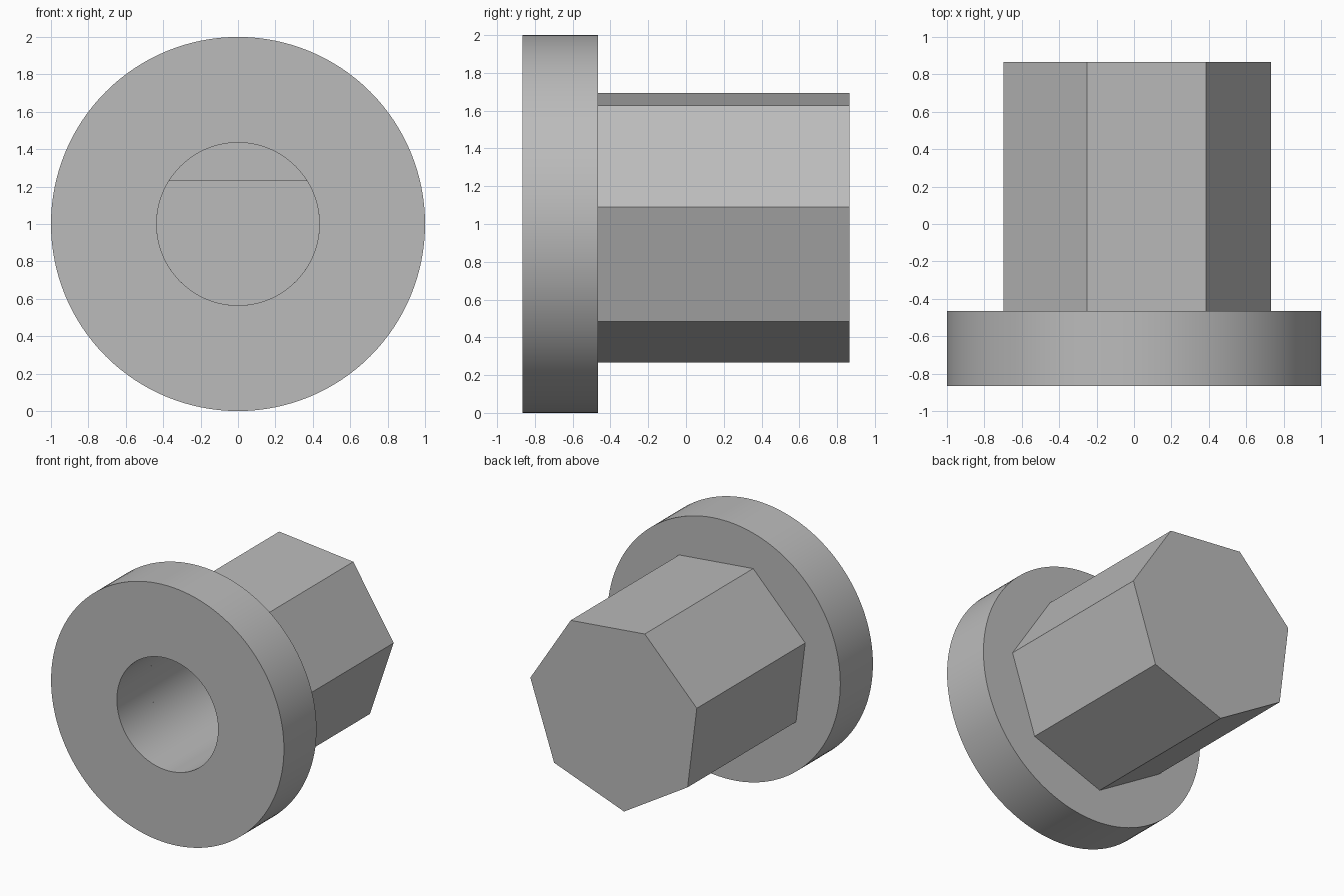
import bpy, bmesh, math

if "Cube" in bpy.data.objects:
    bpy.data.objects.remove(bpy.data.objects["Cube"], do_unlink=True)

grey = bpy.data.materials.new("mid_grey")
grey.use_nodes = True
colour = (0.5, 0.5, 0.5, 1)
grey.diffuse_color = colour
grey.node_tree.nodes["Principled BSDF"].inputs["Base Color"].default_value = colour


def ring(radius, sides, start=0.0):
    """Points of a regular polygon as (x, z)."""
    angles = [start + math.tau * i / sides for i in range(sides)]
    return [(radius * math.cos(a), radius * math.sin(a)) for a in angles]


def prism(name, outline, front, back):
    """Extrude an (x, z) outline along y, centred at z = 1."""
    bm = bmesh.new()
    face = bm.faces.new([bm.verts.new((x, front, 1 + z)) for x, z in outline])
    moved = bmesh.ops.extrude_face_region(bm, geom=[face])["geom"]
    verts = [v for v in moved if isinstance(v, bmesh.types.BMVert)]
    bmesh.ops.translate(bm, verts=verts, vec=(0, back - front, 0))
    bmesh.ops.recalc_face_normals(bm, faces=bm.faces)
    mesh = bpy.data.meshes.new(name)
    bm.to_mesh(mesh)
    bm.free()
    mesh.materials.append(grey)
    obj = bpy.data.objects.new(name, mesh)
    bpy.context.collection.objects.link(obj)
    return obj


def combine(target, other, operation):
    """Apply a boolean and remove the helper object."""
    mod = target.modifiers.new("combine", "BOOLEAN")
    mod.operation, mod.object, mod.solver = operation, other, "EXACT"
    bpy.context.view_layer.objects.active = target
    bpy.ops.object.modifier_apply(modifier=mod.name)
    bpy.data.objects.remove(other, do_unlink=True)


FRONT, SHOULDER, BACK = -0.865, -0.465, 0.865
BORE_END, FLAT = 0.45, 0.23

# Round flange with a seven-sided grip behind it
knob = prism("flanged_knob", ring(1.0, 128), FRONT, SHOULDER)
grip = prism("grip", ring(0.737, 7, math.radians(7.1)), SHOULDER - 0.2, BACK)
combine(knob, grip, "UNION")

# Round socket that continues as a D-shaped bore with a flat on top
combine(knob, prism("socket", ring(0.435, 96), FRONT - 0.1, SHOULDER), "DIFFERENCE")
half = math.asin(FLAT / 0.435)
sweep = math.pi + 2 * half
arc = [math.pi - half + sweep * i / 64 for i in range(65)]
d_shape = [(0.435 * math.cos(a), 0.435 * math.sin(a)) for a in arc]
combine(knob, prism("d_bore", d_shape, FRONT - 0.1, BORE_END), "DIFFERENCE")

# Smooth round walls, crisp edges
bpy.ops.object.select_all(action="DESELECT")
knob.select_set(True)
bpy.context.view_layer.objects.active = knob
bpy.ops.object.shade_smooth_by_angle(angle=math.radians(30))
